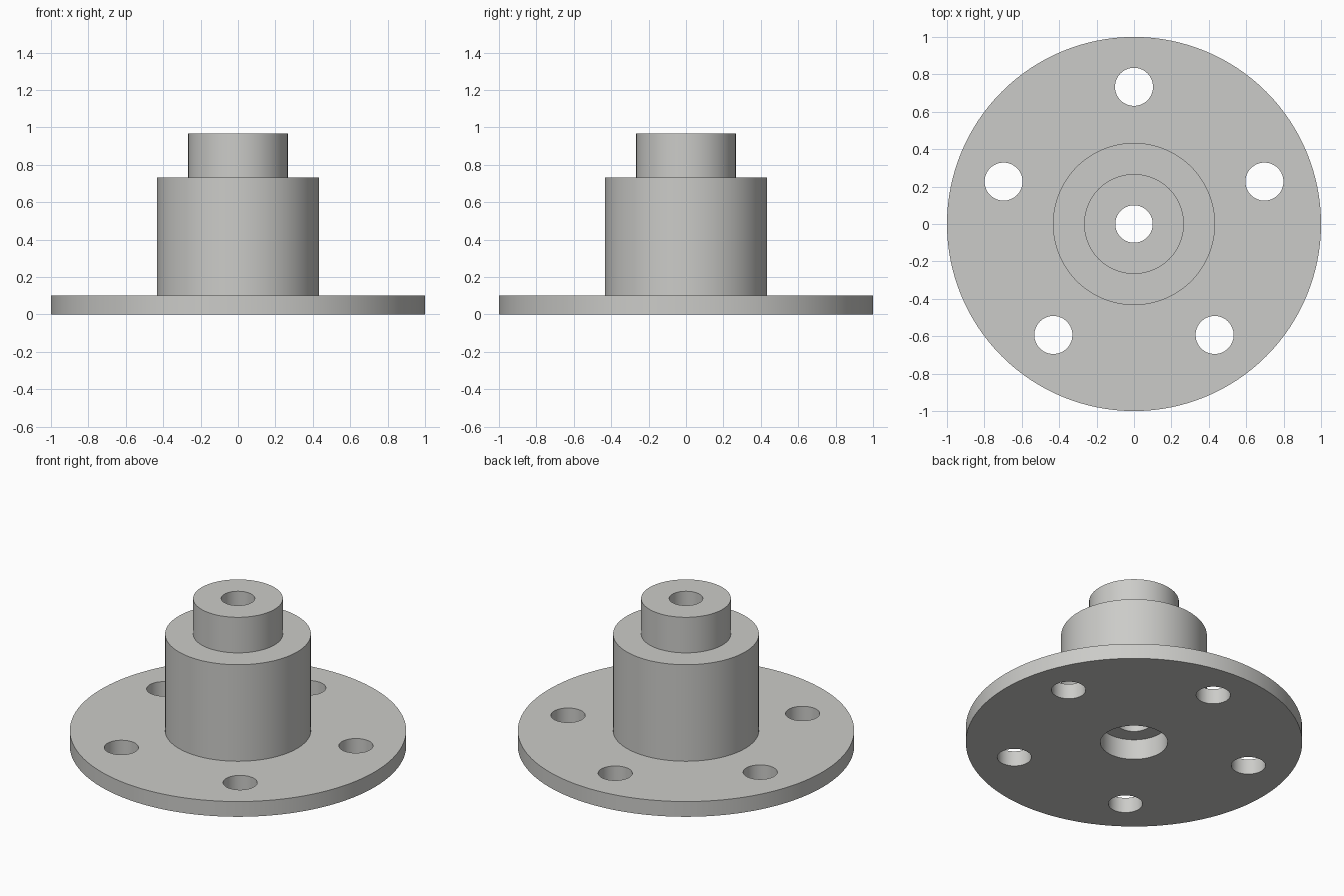
import bpy, bmesh, math

if "Cube" in bpy.data.objects:
    bpy.data.objects.remove(bpy.data.objects["Cube"])

U = 1 / 30          # design unit: the flange is 60 units across
SEGMENTS = 128

metal = bpy.data.materials.new("light_grey_metal")
metal.diffuse_color = (0.6, 0.6, 0.58, 1)
metal.use_nodes = True
metal.node_tree.nodes["Principled BSDF"].inputs["Base Color"].default_value = metal.diffuse_color


def lathe(name, profile):
    """Revolve a closed (radius, height) profile around z."""
    bm = bmesh.new()
    rings = []
    for r, z in profile:
        rings.append([bm.verts.new((r * U * math.cos(2 * math.pi * i / SEGMENTS),
                                    r * U * math.sin(2 * math.pi * i / SEGMENTS),
                                    z * U)) for i in range(SEGMENTS)])
    for a, b in zip(rings, rings[1:] + rings[:1]):
        for i in range(SEGMENTS):
            j = (i + 1) % SEGMENTS
            bm.faces.new((a[i], a[j], b[j], b[i]))
    bmesh.ops.recalc_face_normals(bm, faces=bm.faces)
    mesh = bpy.data.meshes.new(name)
    bm.to_mesh(mesh)
    bm.free()
    obj = bpy.data.objects.new(name, mesh)
    bpy.context.collection.objects.link(obj)
    return obj


# Flange, hub and stepped boss, with a through bore and a counterbore below
hub = lathe("flanged_hub", [
    (30, 0), (30, 3), (13, 3), (13, 22), (8, 22), (8, 29),
    (3, 29), (3, 4), (6, 4), (6, 0)])
hub.data.materials.append(metal)

# Five bolt holes on a circle, the first at the back
bm = bmesh.new()
for k in range(5):
    a = math.pi / 2 + k * 2 * math.pi / 5
    made = bmesh.ops.create_cone(bm, cap_ends=True, segments=64,
                                 radius1=3.05 * U, radius2=3.05 * U, depth=8 * U)
    bmesh.ops.translate(bm, verts=made["verts"],
                        vec=(22 * U * math.cos(a), 22 * U * math.sin(a), 1.5 * U))
mesh = bpy.data.meshes.new("bolt_hole_cutter")
bm.to_mesh(mesh)
bm.free()
mesh.materials.append(metal)
cutter = bpy.data.objects.new("bolt_hole_cutter", mesh)
bpy.context.collection.objects.link(cutter)

cut = hub.modifiers.new("bolt_holes", "BOOLEAN")
cut.operation = "DIFFERENCE"
cut.solver = "EXACT"
cut.object = cutter
bpy.context.view_layer.objects.active = hub
hub.select_set(True)
bpy.ops.object.modifier_apply(modifier=cut.name)
bpy.data.objects.remove(cutter)

# Smooth the round walls, keep the rims sharp
bpy.ops.object.shade_smooth_by_angle(angle=math.radians(30))
